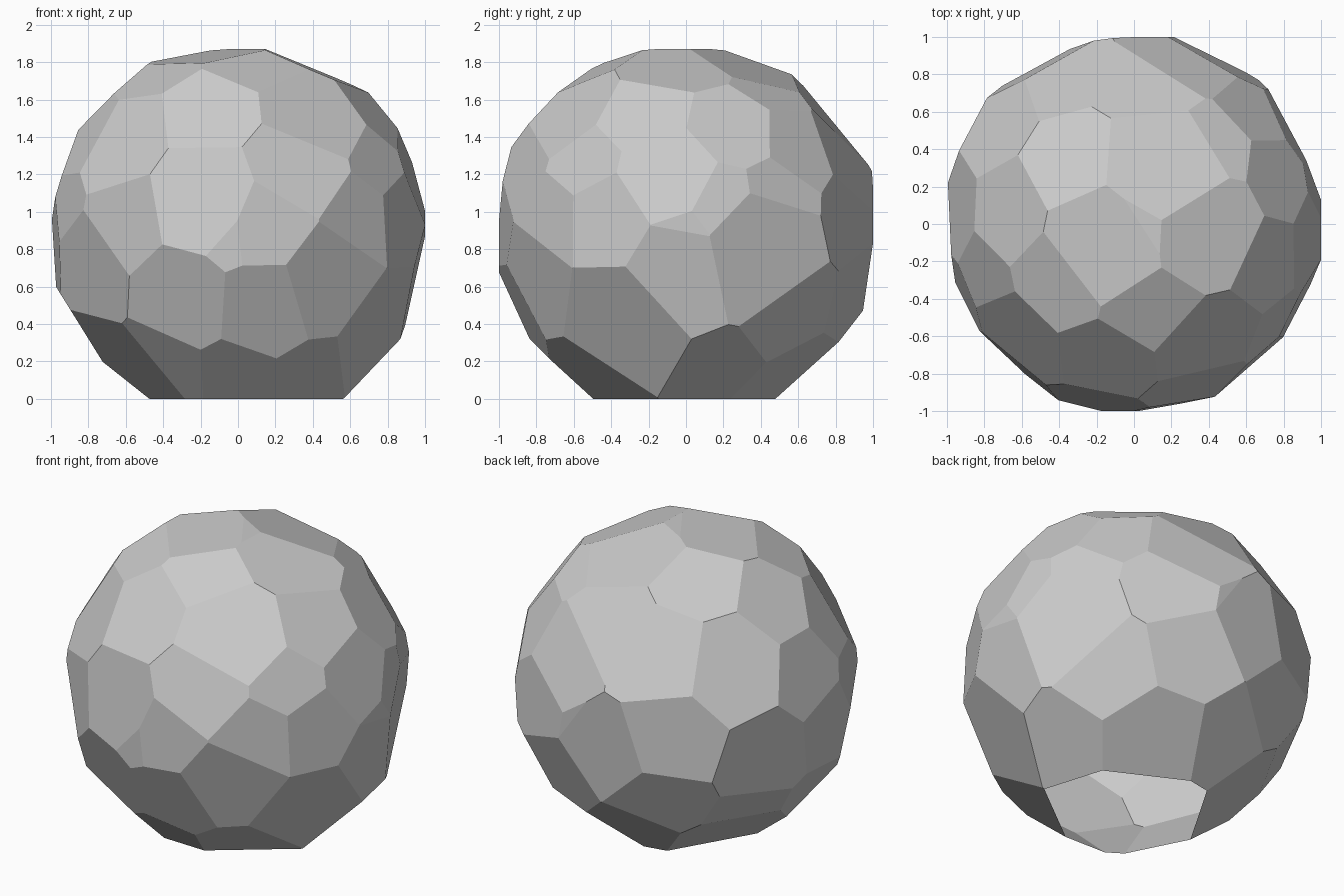
import bpy, bmesh
from math import sqrt
from mathutils import Vector

if "Cube" in bpy.data.objects:
    bpy.data.objects.remove(bpy.data.objects["Cube"])

CENTRE = Vector((0, 0, 0.9))
FACET_DEPTH = 0.975   # usual distance of a facet from the centre

# Facet centres as seen in each view (in 1/100 units), optional third value = own depth
FRONT = [(-15, 155), (-62, 136, 96), (-19, 107), (40, 152, 96), (34, 124),
         (17, 92, 98.5), (-63, 95), (-78, 70, 96), (-31, 53), (16, 49),
         (50, 64, 96), (74, 125, 98.5), (39, 16, 98), (-2, 17, 99.5),
         (-40, 23, 98.5), (-60, 23, 95)]
RIGHT = [(-72, 94), (-45, 95), (-10, 120), (-22, 153), (-4, 68), (-37, 42, 95),
         (20, 105, 99), (26, 146), (60, 136), (50, 108, 98.5), (42, 80, 95),
         (86, 98), (58, 46), (20, 17, 99.5)]
BACK = [(29, 56), (27, 15, 96), (-13, 22, 97), (-10, 83), (-39, 51), (-47, 95),
        (7, 152, 96), (-34, 142), (27, 130, 96)]
LEFT = [(42, 77), (-6, 85), (40, 36), (0, 38, 98.5), (30, 17, 94), (-29, 139),
        (-36, 104, 98.5), (5, 120), (51, 135)]
TOP = [(-14, -9, 95), (10, -44), (-41, -30), (-31, 33, 97), (17, 30, 93.5),
       (37, -2, 95), (42, 43), (-67, 5)]


def facet_points(rows, place):
    """Turn view readings into points on facets, relative to the centre."""
    for a, b, *own in rows:
        d = own[0] / 100 if own else FACET_DEPTH
        yield place(a / 100, b / 100, d)


def deep(d, a, b):
    return sqrt(max(0.0, d * d - a * a - b * b))


def chip(bm, point):
    """Slice off everything beyond the facet and close the cut."""
    bmesh.ops.bisect_plane(bm, geom=bm.verts[:] + bm.edges[:] + bm.faces[:], dist=1e-5,
                           plane_co=CENTRE + point, plane_no=point.normalized(),
                           clear_outer=True)
    bmesh.ops.holes_fill(bm, edges=bm.edges[:], sides=0)


# Starting block with the overall size of the boulder
bm = bmesh.new()
bmesh.ops.create_cube(bm, size=1)
for v in bm.verts:
    v.co = Vector((v.co.x * 2, v.co.y * 2, (v.co.z + 0.5) * 1.87))

# Chip the facets all round
z0 = CENTRE.z
points = []
points += facet_points(FRONT, lambda x, z, d: Vector((x, -deep(d, x, z - z0), z - z0)))
points += facet_points(BACK, lambda x, z, d: Vector((x, deep(d, x, z - z0), z - z0)))
points += facet_points(RIGHT, lambda y, z, d: Vector((deep(d, y, z - z0), y, z - z0)))
points += facet_points(LEFT, lambda y, z, d: Vector((-deep(d, y, z - z0), y, z - z0)))
points += facet_points(TOP, lambda x, y, d: Vector((x, y, deep(d, x, y))))
for p in points:
    chip(bm, p)

# Open underside where the boulder meets the ground
bmesh.ops.recalc_face_normals(bm, faces=bm.faces[:])
under = [f for f in bm.faces if all(v.co.z < 1e-4 for v in f.verts)]
bmesh.ops.delete(bm, geom=under, context='FACES')

mesh = bpy.data.meshes.new("boulder")
bm.to_mesh(mesh)
bm.free()
boulder = bpy.data.objects.new("boulder", mesh)
bpy.context.collection.objects.link(boulder)

# Darker stone grey
stone = bpy.data.materials.new("stone")
stone.diffuse_color = (0.55, 0.55, 0.55, 1)
stone.use_nodes = True
stone.node_tree.nodes["Principled BSDF"].inputs["Base Color"].default_value = stone.diffuse_color
mesh.materials.append(stone)
